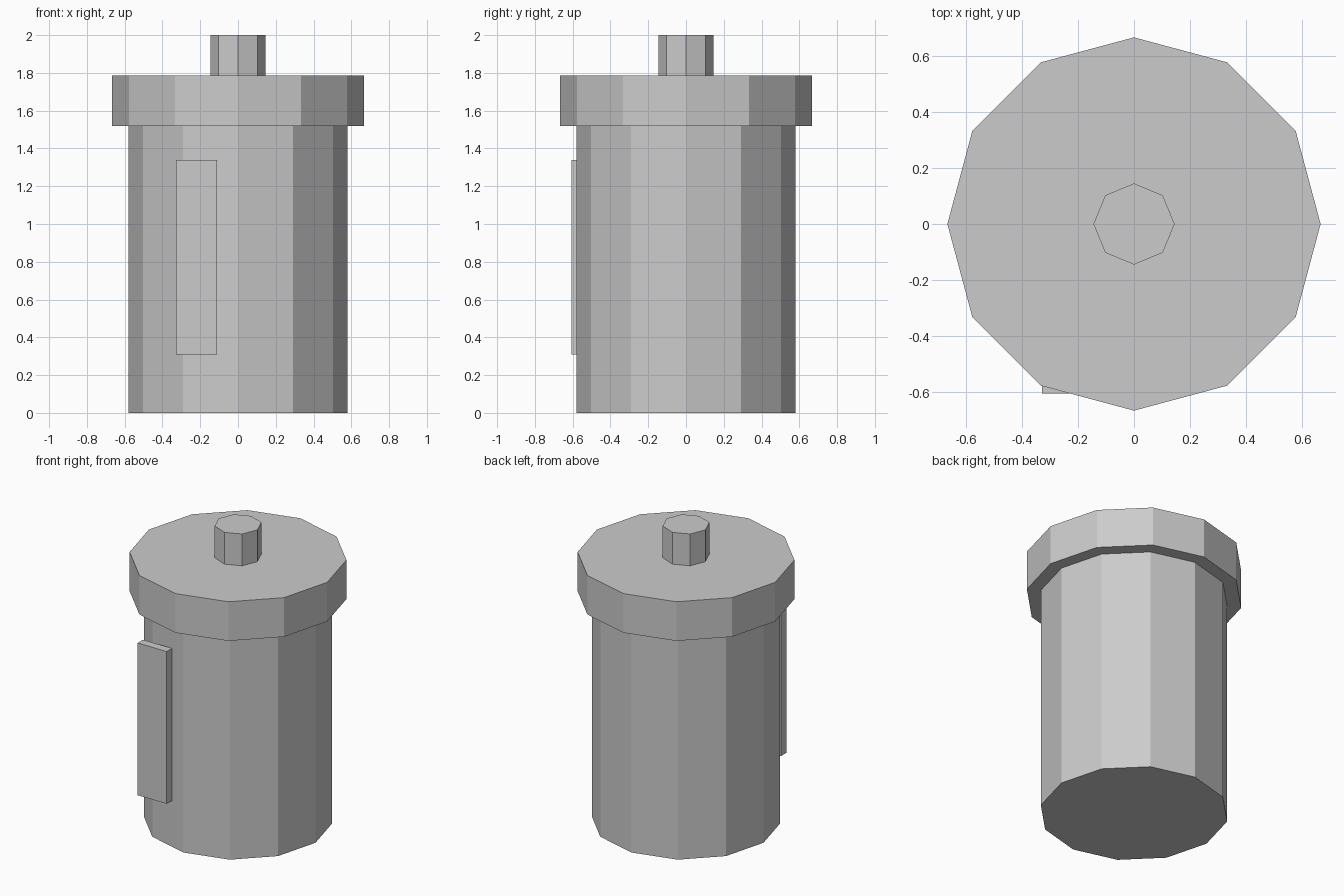
import bpy

default = bpy.data.objects.get("Cube")
if default:
    bpy.data.objects.remove(default, do_unlink=True)

# Single grey material
grey = bpy.data.materials.new("plain grey")
grey.use_nodes = True
colour = (0.6, 0.6, 0.6, 1)
grey.diffuse_color = colour
grey.node_tree.nodes["Principled BSDF"].inputs["Base Color"].default_value = colour


def finish(name):
    obj = bpy.context.object
    obj.name = obj.data.name = name
    obj.data.materials.append(grey)
    return obj


def prism(name, sides, radius, bottom, top):
    """Upright prism with a corner on the x axis."""
    bpy.ops.mesh.primitive_cylinder_add(
        vertices=sides, radius=radius, depth=top - bottom,
        location=(0, 0, (bottom + top) / 2))
    return finish(name)


def box(name, low, high):
    centre = [(a + b) / 2 for a, b in zip(low, high)]
    bpy.ops.mesh.primitive_cube_add(size=1, location=centre)
    obj = finish(name)
    for v in obj.data.vertices:
        v.co = [c * (b - a) for c, a, b in zip(v.co, low, high)]
    return obj


# Canister body, overhanging lid and top knob
prism("body", 12, 0.58, 0, 1.52)
prism("lid", 12, 0.667, 1.52, 1.785)
prism("knob", 8, 0.145, 1.785, 2)

# Upright plate on the front, off to one side
box("front_plate", (-0.328, -0.605, 0.31), (-0.11, -0.548, 1.34))
